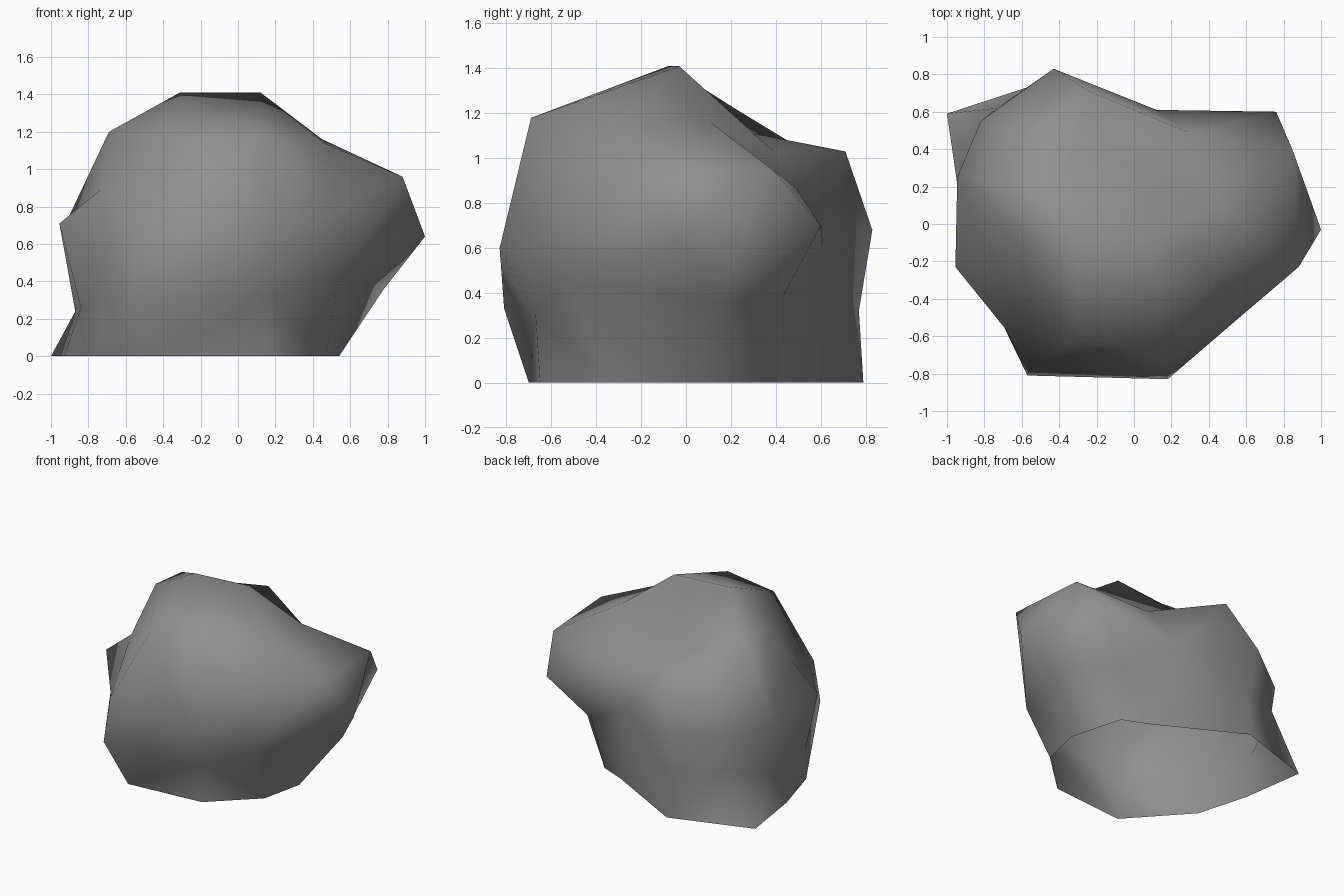
import bpy, bmesh
from mathutils import Vector

# Boulder corners, grouped by level from the ground up
base = [(-1, .59, 0), (-.39, .79, 0), (.24, .45, 0), (.43, .37, 0), (.54, -.03, 0),
        (.47, -.35, 0), (.15, -.65, 0), (-.44, -.70, 0), (-.82, -.28, 0), (-.93, .11, 0)]
low = [(-.73, .62, .39), (-.40, .77, .32), (.50, .43, .38), (.78, .15, .36), (.54, -.52, .44),
       (.17, -.67, .30), (-.57, -.81, .33), (-.84, -.25, .26), (-.87, .22, .24)]
middle = [(-.82, .55, .64), (-.43, .83, .68), (.12, .61, .62), (.76, .60, .70),
          (1, -.03, .64), (.18, -.83, .60), (-.55, -.76, .65), (-.68, -.57, .59),
          (-.955, -.23, .71), (-.945, .25, .66)]
shoulder = [(-.24, .71, 1.03), (-.61, .45, 1.08), (.29, .49, .87), (.85, .39, .945),
            (.88, -.23, .96), (.13, -.69, 1.18), (-.31, -.62, 1.17), (.54, -.52, .79),
            (-.735, -.24, .89), (-.08, .39, 1.03), (-.35, .30, 1.11)]
crown = [(-.69, -.01, 1.20), (-.63, .22, 1.22), (.46, -.27, 1.14), (.45, .11, 1.16),
         (-.31, -.08, 1.41), (.12, -.03, 1.41)]

# Skin the corners: hull of their directions from the core, then restore each distance
core = Vector((-.05, 0, .55))
bm = bmesh.new()
corners = []
for p in base + low + middle + shoulder + crown:
    p = Vector(p)
    corners.append((bm.verts.new((p - core).normalized()), p))
bmesh.ops.convex_hull(bm, input=bm.verts[:])
for v, p in corners:
    v.co = p
bmesh.ops.recalc_face_normals(bm, faces=bm.faces[:])

# The underside is left open
under = [f for f in bm.faces if all(v.co.z < .001 for v in f.verts)]
bmesh.ops.delete(bm, geom=under, context='FACES')
for f in bm.faces:
    f.smooth = True

mesh = bpy.data.meshes.new("boulder")
bm.to_mesh(mesh)
bm.free()
boulder = bpy.data.objects.new("boulder", mesh)
bpy.context.collection.objects.link(boulder)

# Stone colour
stone = bpy.data.materials.new("grey stone")
stone.diffuse_color = (.28, .27, .272, 1)
mesh.materials.append(stone)
